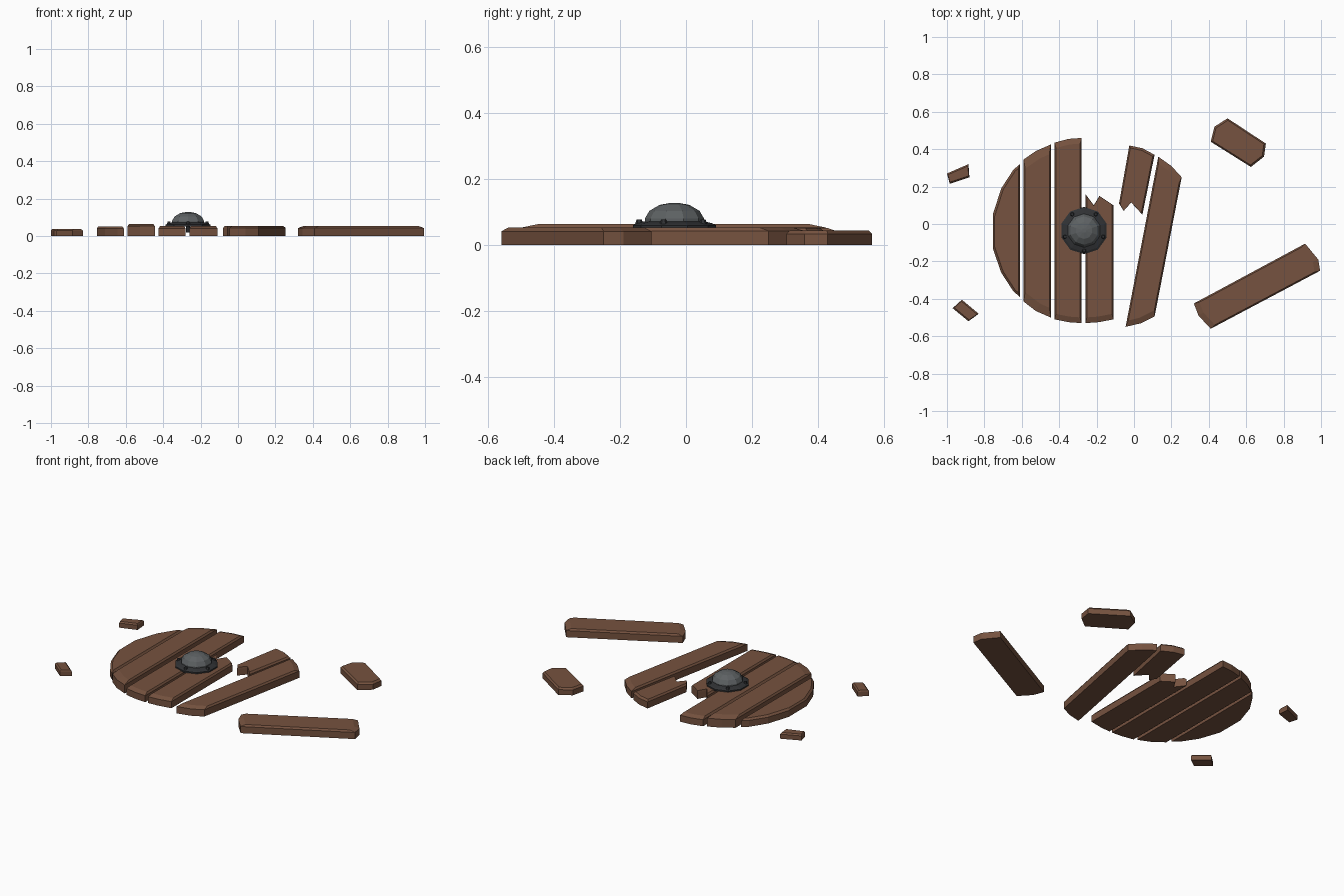
import bpy, bmesh, math
from mathutils import Vector

cube = bpy.data.objects.get("Cube")
if cube:
    bpy.data.objects.remove(cube, do_unlink=True)


def material(name, rgb):
    m = bpy.data.materials.new(name)
    m.use_nodes = True
    m.diffuse_color = (*rgb, 1)
    m.node_tree.nodes["Principled BSDF"].inputs["Base Color"].default_value = (*rgb, 1)
    return m


WOOD = material("brown wood", (0.18, 0.085, 0.05))
STEEL = material("grey steel", (0.11, 0.12, 0.125))
IRON = material("dark iron", (0.03, 0.032, 0.035))


def finish(name, bm, mat):
    bmesh.ops.recalc_face_normals(bm, faces=bm.faces)
    mesh = bpy.data.meshes.new(name)
    bm.to_mesh(mesh)
    bm.free()
    mesh.materials.append(mat)
    obj = bpy.data.objects.new(name, mesh)
    bpy.context.collection.objects.link(obj)
    return obj


def inset_outline(points, widths):
    """Move every edge of a counter-clockwise outline inward by its own width."""
    result = []
    for i, p in enumerate(points):
        d0 = (p - points[i - 1]).normalized()
        d1 = (points[(i + 1) % len(points)] - p).normalized()
        n0, n1 = Vector((-d0.y, d0.x)), Vector((-d1.y, d1.x))
        a, b = widths[i - 1], widths[i]
        det = n0.x * n1.y - n0.y * n1.x
        if abs(det) < 0.05:
            result.append(p + n0 * (a + b) / 2)
        else:
            result.append(p + Vector(((a * n1.y - b * n0.y) / det,
                                      (n0.x * b - n1.x * a) / det)))
    return result


def plank(name, outline, height, angle=90, end=0.03, drop=0.011, broken=()):
    """Board with narrow chamfers along the grain and long ones at its ends."""
    pts = [Vector(p) for p in outline]
    area = sum(pts[i - 1].x * p.y - pts[i - 1].y * p.x for i, p in enumerate(pts))
    assert area > 0, name
    grain = Vector((math.cos(math.radians(angle)), math.sin(math.radians(angle))))
    widths = []
    for i, p in enumerate(pts):
        along = abs((pts[(i + 1) % len(pts)] - p).normalized().dot(grain))
        widths.append(0.001 if i in broken else 0.008 if along > 0.97 else end)
    top = inset_outline(pts, widths)
    bm = bmesh.new()
    rings = [[bm.verts.new((p.x, p.y, z)) for p in loop]
             for loop, z in ((pts, 0), (pts, height - drop), (top, height))]
    for low, high in zip(rings, rings[1:]):
        for i in range(len(pts)):
            bm.faces.new((low[i - 1], low[i], high[i], high[i - 1]))
    bm.faces.new(rings[0][::-1])
    bm.faces.new(rings[-1])
    return finish(name, bm, WOOD)


# Planks of the round shield
plank("outer_plank", [(-.61, -.39), (-.61, .32), (-.645, .29), (-.71, .19), (-.755, .05),
                      (-.755, -.13), (-.71, -.26), (-.645, -.36)], .051, end=.012)
plank("second_plank", [(-.59, -.415), (-.525, -.465), (-.445, -.50), (-.445, .425),
                       (-.525, .39), (-.59, .345)], .064, end=.045)
plank("third_plank", [(-.425, -.51), (-.35, -.525), (-.28, -.53), (-.28, .46),
                      (-.35, .455), (-.425, .435)], .052)
plank("snapped_plank", [(-.26, -.53), (-.19, -.525), (-.11, -.51), (-.11, .10),
                        (-.185, .15), (-.215, .10), (-.26, .16)], .052, broken=(3, 4, 5))
plank("snapped_tip", [(-.08, .11), (-.055, .07), (-.015, .115), (.045, .05), (.11, .37),
                      (.045, .405), (-.025, .42)], .052, angle=79, end=.012, broken=(0, 1, 2))
plank("loose_plank", [(-.045, -.55), (.04, -.53), (.11, -.495), (.255, .25), (.20, .31),
                      (.13, .36)], .054, angle=79)

# Scattered boards and splinters
plank("long_board", [(.41, -.56), (.995, -.25), (.985, -.19), (.915, -.105),
                     (.32, -.425), (.345, -.49)], .053, angle=28)
plank("short_board", [(.41, .44), (.625, .305), (.695, .36), (.705, .43),
                      (.50, .565), (.43, .52)], .045, angle=-33, end=.01)
plank("back_splinter", [(-.985, .215), (-.88, .25), (-.885, .32), (-1, .27)],
      .037, angle=21, end=.004, drop=.008)
plank("front_splinter", [(-.885, -.52), (-.83, -.48), (-.92, -.405), (-.97, -.45)],
      .037, angle=-39, end=.004, drop=.008)

# Metal boss
CENTRE = Vector((-.267, -.035, 0))
SIDES = 10


def lathe(name, profile, mat):
    bm = bmesh.new()
    rings = []
    for r, z in profile:
        rings.append([bm.verts.new(CENTRE + Vector((r * math.cos(t), r * math.sin(t), z)))
                      for t in (math.tau * (k + .5) / SIDES for k in range(SIDES))])
    for low, high in zip(rings, rings[1:]):
        for i in range(SIDES):
            bm.faces.new((low[i - 1], low[i], high[i], high[i - 1]))
    bm.faces.new(rings[0][::-1])
    bm.faces.new(rings[-1])
    return finish(name, bm, mat)


lathe("boss_flange", [(.126, .05), (.126, .06), (.115, .066), (.092, .072)], IRON)
lathe("boss_dome", [(.09, .055), (.09, .08), (.076, .104), (.045, .122), (.012, .128)], STEEL)
lathe("boss_peg", [(.012, .018), (.012, .055)], IRON)

# Rivets around the flange
for k in range(5):
    t = math.radians(-90 + 72 * k)
    bm = bmesh.new()
    bmesh.ops.create_cone(bm, cap_ends=True, segments=6, radius1=.014, radius2=.008, depth=.018)
    bmesh.ops.translate(bm, verts=bm.verts,
                        vec=CENTRE + Vector((.107 * math.cos(t), .107 * math.sin(t), .068)))
    finish(f"rivet_{k + 1}", bm, IRON)
